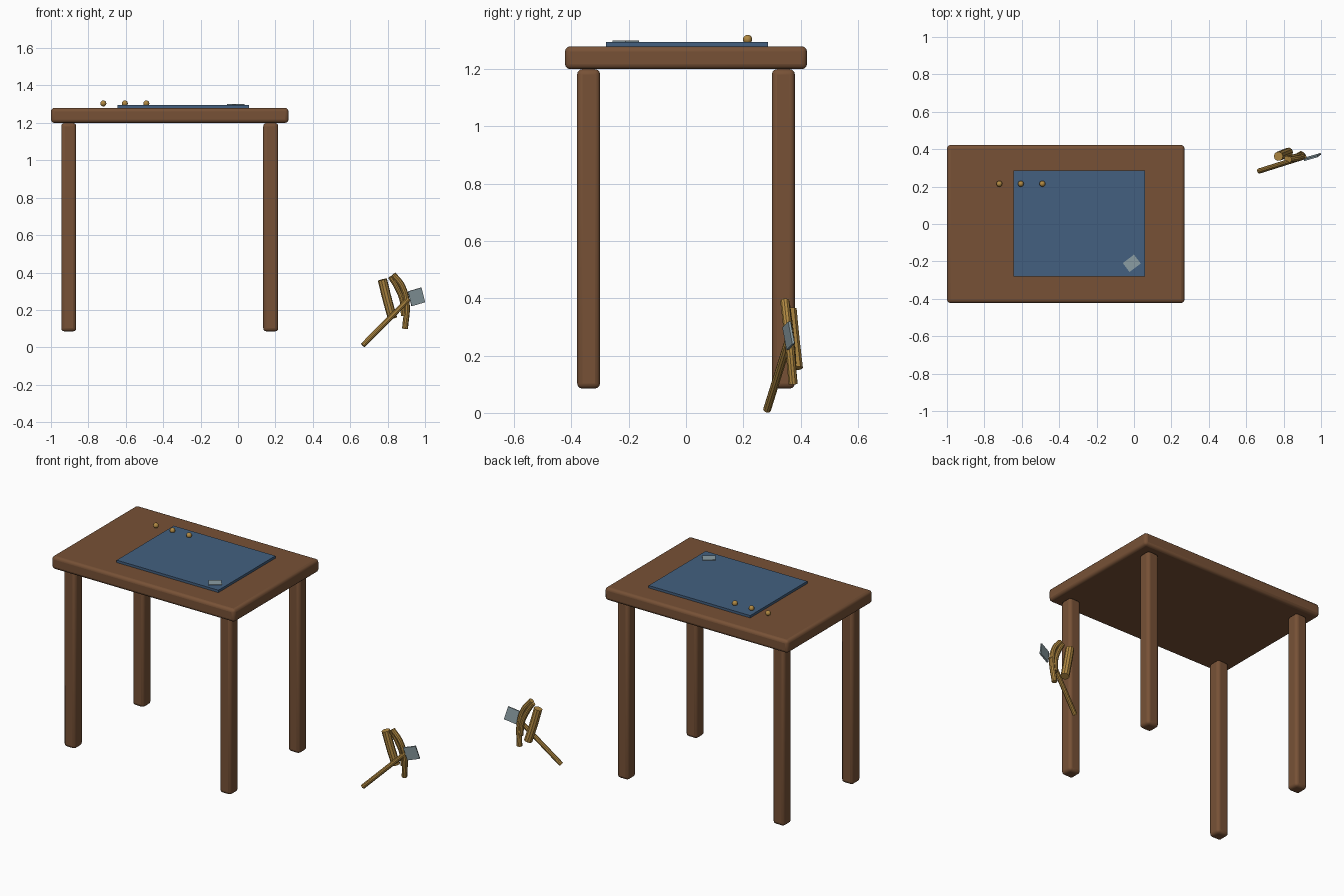
import bpy, math
from mathutils import Vector

if "Cube" in bpy.data.objects:
    bpy.data.objects.remove(bpy.data.objects["Cube"])


def material(name, rgb):
    m = bpy.data.materials.new(name)
    m.diffuse_color = (*rgb, 1)
    m.use_nodes = True
    m.node_tree.nodes["Principled BSDF"].inputs["Base Color"].default_value = m.diffuse_color
    return m


WOOD = material("brown wood", (0.185, 0.083, 0.037))
BLUE = material("blue mat", (0.056, 0.117, 0.215))
GOLD = material("golden brass", (0.44, 0.25, 0.055))
GREY = material("grey metal", (0.26, 0.34, 0.37))


def finish(ob, name, mat, smooth=True):
    ob.name = name
    ob.data.materials.append(mat)
    if smooth:
        bpy.ops.object.shade_smooth_by_angle(angle=math.radians(35))
    return ob


def box(name, center, size, mat, bevel=0.0, rot=(0, 0, 0)):
    bpy.ops.mesh.primitive_cube_add(size=1, location=center, rotation=rot)
    ob = bpy.context.object
    ob.scale = size
    bpy.ops.object.transform_apply(location=False, rotation=False, scale=True)
    if bevel:
        mod = ob.modifiers.new("rounded edges", 'BEVEL')
        mod.width, mod.segments = bevel, 3
    return finish(ob, name, mat, bevel > 0)


def tube(name, points, radius, mat):
    """Capped round rod following a smooth path."""
    cu = bpy.data.curves.new(name, 'CURVE')
    cu.dimensions = '3D'
    cu.bevel_depth, cu.bevel_resolution = radius, 3
    cu.use_fill_caps = True
    cu.resolution_u = 6
    sp = cu.splines.new('BEZIER')
    sp.bezier_points.add(len(points) - 1)
    for bp, p in zip(sp.bezier_points, points):
        bp.co = Vector(p)
        bp.handle_left_type = bp.handle_right_type = 'AUTO'
    ob = bpy.data.objects.new(name, cu)
    bpy.context.collection.objects.link(ob)
    bpy.ops.object.select_all(action='DESELECT')
    ob.select_set(True)
    bpy.context.view_layer.objects.active = ob
    bpy.ops.object.convert(target='MESH')
    return finish(bpy.context.object, name, mat)


# Table
TABLE_X = -0.365
box("table_top", (TABLE_X, 0, 1.24), (1.27, 0.845, 0.08), WOOD, 0.018)
for sx in (-1, 1):
    for sy in (-1, 1):
        box("table_leg", (TABLE_X + sx * 0.54, sy * 0.34, 0.6425),
            (0.08, 0.08, 1.115), WOOD, 0.018)

# Mat with a small tilted tag, and a row of beads
box("blue_mat", (-0.293, 0.003, 1.2875), (0.705, 0.565, 0.015), BLUE)
box("metal_tag", (-0.012, -0.21, 1.297), (0.075, 0.06, 0.006), GREY,
    rot=(0, 0, math.radians(37)))
for x in (-0.72, -0.605, -0.49):
    bpy.ops.mesh.primitive_uv_sphere_add(segments=16, ring_count=10,
                                         radius=0.016, location=(x, 0.215, 1.304))
    finish(bpy.context.object, "bead", GOLD)

# Loose tool beside the table: rod, grip, two curved bars and a plate
tube("tool_rod", [(0.668, 0.283, 0.011), (0.912, 0.36, 0.258)], 0.014, GOLD)
tube("tool_grip", [(0.772, 0.362, 0.362), (0.797, 0.372, 0.26),
                   (0.826, 0.384, 0.155)], 0.025, GOLD)
tube("outer_curved_bar", [(0.83, 0.345, 0.39), (0.878, 0.352, 0.328),
                          (0.902, 0.362, 0.235), (0.893, 0.374, 0.1)],
     0.016, GOLD)
tube("inner_curved_bar", [(0.815, 0.35, 0.378), (0.851, 0.358, 0.318),
                          (0.878, 0.366, 0.25), (0.885, 0.372, 0.17)],
     0.014, GOLD)
box("tool_plate", (0.954, 0.358, 0.27), (0.077, 0.009, 0.082), GREY,
    rot=(math.radians(6), math.radians(-16), math.radians(16)))
